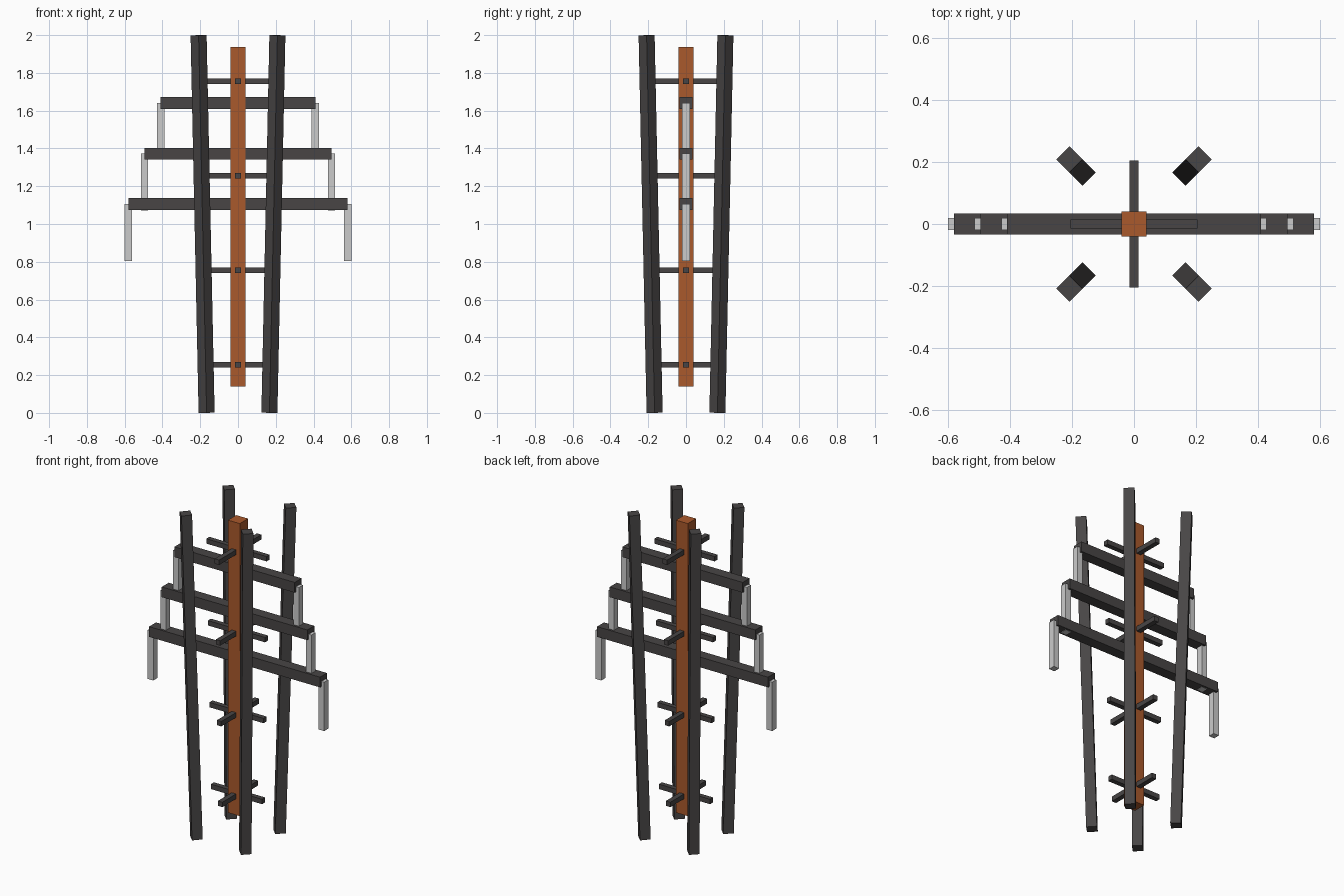
import bpy
from math import atan2, cos, sin, pi
from mathutils import Matrix, Vector

if "Cube" in bpy.data.objects:
    bpy.data.objects.remove(bpy.data.objects["Cube"])


def material(name, rgb):
    m = bpy.data.materials.new(name)
    m.diffuse_color = (*rgb, 1.0)
    m.use_nodes = True
    m.node_tree.nodes["Principled BSDF"].inputs["Base Color"].default_value = m.diffuse_color
    return m


DARK = material("dark_metal", (0.065, 0.06, 0.06))
ORANGE = material("orange_core", (0.40, 0.10, 0.025))
LIGHT = material("pale_ceramic", (0.55, 0.55, 0.55))


def box(name, center, size, mat, rotation=None):
    bpy.ops.mesh.primitive_cube_add(size=1)
    ob = bpy.context.object
    ob.name = name
    ob.data.transform(Matrix.Diagonal((*size, 1)))
    if rotation is not None:
        ob.data.transform(rotation)
    ob.location = center
    ob.data.materials.append(mat)
    return ob


# central column
box("center_column", (0, 0, 1.039), (0.08, 0.08, 1.798), ORANGE)

# four corner legs on the diagonals, leaning outward towards the top
R_BOTTOM, R_TOP, LEG = 0.235, 0.295, 0.06
tilt = atan2(R_TOP - R_BOTTOM, 2.0)
leg_length = (2.0 - LEG * sin(tilt)) / cos(tilt)
for i in range(4):
    a = pi / 4 + i * pi / 2
    r = (R_BOTTOM + R_TOP) / 2
    rot = Matrix.Rotation(a, 4, 'Z') @ Matrix.Rotation(tilt, 4, 'Y')
    box(f"corner_leg_{i + 1}", Vector((r * cos(a), r * sin(a), 1.0)),
        (LEG, LEG, leg_length), DARK, rot)

# crossed braces, widening with height like the legs
for i in range(4):
    z = 0.255 + 0.5 * i
    length = 2 * (0.174 + 0.0103 * i)
    box(f"brace_x_{i + 1}", (0, 0, z), (length, 0.03, 0.03), DARK)
    box(f"brace_y_{i + 1}", (0, 0, z), (0.03, length, 0.03), DARK)

# three cross arms with a hanging insulator at each end
for i, (z, half) in enumerate([(1.105, 0.581), (1.372, 0.495), (1.641, 0.409)]):
    box(f"cross_arm_{i + 1}", (0, 0, z), (2 * half, 0.067, 0.063), DARK)
    for side, s in (("left", -1), ("right", 1)):
        box(f"insulator_{side}_{i + 1}", (s * half, 0, z - 0.15),
            (0.038, 0.04, 0.30), LIGHT)
